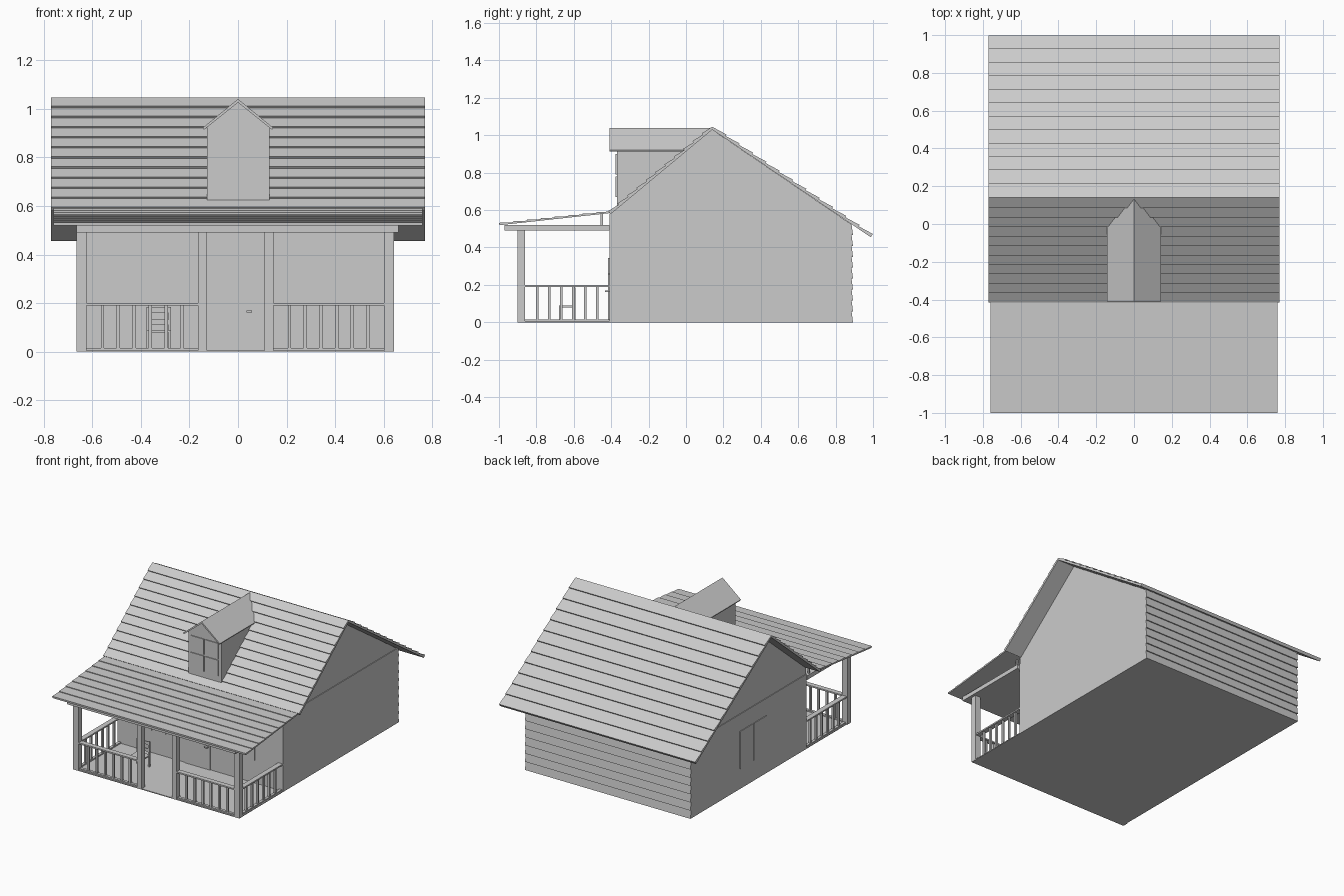
import bpy, bmesh
from mathutils import Vector

if "Cube" in bpy.data.objects:
    bpy.data.objects.remove(bpy.data.objects["Cube"])

XL, XR = -0.66, 0.64          # side walls
YF, YB = -0.41, 0.885         # front and back walls


def make(name, verts, faces):
    bm = bmesh.new()
    vs = [bm.verts.new(v) for v in verts]
    for f in faces:
        bm.faces.new([vs[i] for i in f])
    bmesh.ops.recalc_face_normals(bm, faces=bm.faces)
    me = bpy.data.meshes.new(name)
    bm.to_mesh(me)
    bm.free()
    ob = bpy.data.objects.new(name, me)
    bpy.context.collection.objects.link(ob)
    return ob


def loft(name, ring_a, ring_b):
    n = len(ring_a)
    sides = [(i, (i + 1) % n, n + (i + 1) % n, n + i) for i in range(n)]
    return make(name, ring_a + ring_b,
                [tuple(range(n)), tuple(range(2 * n - 1, n - 1, -1))] + sides)


def prism(name, pts, x0, x1):
    """Extrude a (y, z) profile along x."""
    return loft(name, [(x0, y, z) for y, z in pts], [(x1, y, z) for y, z in pts])


def box(name, x0, x1, y0, y1, z0, z1):
    return prism(name, [(y0, z0), (y1, z0), (y1, z1), (y0, z1)], x0, x1)


def boards(name, top, bottom, n, x0, x1, side, lap=0.009, thick=0.012):
    """Overlapping boards running from the top edge to the bottom edge."""
    a, b = Vector(top), Vector(bottom)
    d = b - a
    nrm = Vector((-d.y, d.x)).normalized() * side
    pts = []
    for i in range(n):
        pts += [a + d * i / n, a + d * (i + 1) / n + nrm * lap]
    pts += [b - nrm * thick, a - nrm * thick]
    return prism(name, [tuple(p) for p in pts], x0, x1)


# House body and attic
box("house_body", XL, XR, YF, YB - 0.005, 0, 0.53)
prism("attic_gable", [(YF, 0.53), (YB - 0.01, 0.53), (0.14, 1.03), (YF, 0.58)],
      XL + 0.005, XR - 0.005)
boards("back_siding", (YB, 0.525), (YB, 0.0), 9, XL, XR, 1, 0.008, 0.006)

# Roofs
boards("main_roof_front", (0.14, 1.045), (-0.41, 0.588), 11, -0.77, 0.77, -1)
boards("main_roof_back", (0.14, 1.045), (0.994, 0.465), 12, -0.77, 0.77, 1)
boards("porch_roof", (-0.405, 0.592), (-0.999, 0.527), 8, -0.76, 0.76, -1, 0.005, 0.008)

# Porch floor, ceiling and posts
box("porch_floor", XL, XR, -0.9, YF, 0, 0.006)
box("porch_ceiling", -0.665, 0.66, -0.97, YF, 0.49, 0.52)
POSTS = [(-0.665, -0.623), (-0.165, -0.127), (0.11, 0.147), (0.60, 0.642)]
for x0, x1 in POSTS:
    box("porch_post", x0, x1, -0.9, -0.86, 0, 0.49)
for x in (-0.65, 0.63):
    box("roof_strut", x - 0.006, x + 0.006, -0.457, -0.445, 0.52, 0.588)


# Railings: handrail, bottom rail and balusters
def railing(x0, y0, x1, y1):
    along_x = abs(x1 - x0) > abs(y1 - y0)
    for nm, w, z0, z1 in (("handrail", 0.018, 0.19, 0.2), ("bottom_rail", 0.01, 0.006, 0.015)):
        if along_x:
            box(nm, x0, x1, y0 - w, y0 + w, z0, z1)
        else:
            box(nm, x0 - w, x0 + w, y0, y1, z0, z1)
    n = round(max(abs(x1 - x0), abs(y1 - y0)) / 0.065)
    for i in range(1, n):
        x, y = x0 + (x1 - x0) * i / n, y0 + (y1 - y0) * i / n
        box("baluster", x - 0.007, x + 0.007, y - 0.007, y + 0.007, 0.012, 0.192)


railing(POSTS[0][1], -0.88, POSTS[1][0], -0.88)
railing(POSTS[2][1], -0.88, POSTS[3][0], -0.88)
for rx in (-0.643, 0.621):
    railing(rx, -0.86, rx, YF)


# Windows: a thin grid of panes on a wall facing the front
def window(name, x0, x1, z0, z1, y, zsplit, gap=0.006):
    xm = (x0 + x1) / 2
    for a, b in ((x0, xm - gap / 2), (xm + gap / 2, x1)):
        for c, d in ((z0, zsplit - gap / 2), (zsplit + gap / 2, z1)):
            box(name, a, b, y - 0.006, y + 0.004, c, d)


window("front_window_left", -0.49, -0.28, 0.165, 0.345, YF, 0.258)
window("front_window_right", 0.20, 0.42, 0.165, 0.345, YF, 0.258)
for y0, y1 in ((0.045, 0.187), (0.198, 0.34)):
    box("side_window", XL - 0.005, XL + 0.005, y0, y1, 0.145, 0.41)

# Door and handle
box("front_door", -0.125, 0.07, YF - 0.006, YF + 0.004, 0.004, 0.30)
box("door_handle", 0.035, 0.058, YF - 0.024, YF - 0.005, 0.162, 0.17)


# Dormer, with its back end cut along the main roof slope
def dormer_part(name, pts, y_front):
    def roof_y(z):
        return -0.41 + (z - 0.588) * 0.55 / 0.457 + 0.005
    return loft(name, [(x, y_front, z) for x, z in pts],
                [(x, max(roof_y(z), y_front + 0.005), z) for x, z in pts])


dormer_part("dormer_body", [(-0.128, 0.625), (0.13, 0.625), (0.13, 0.925),
                            (0, 1.025), (-0.128, 0.925)], -0.37)
for s in (-1, 1):
    dormer_part("dormer_roof", [(0, 1.04), (s * 0.144, 0.922), (s * 0.14, 0.913), (0, 1.025)], -0.41)
window("dormer_window", -0.109, 0.107, 0.67, 0.90, -0.37, 0.785, 0.01)

# Porch chair
CX0, CX1, CY0, CY1 = -0.376, -0.276, -0.68, -0.59
box("chair_seat", CX0, CX1, CY0, CY1, 0.08, 0.09)
for x in (CX0, CX1 - 0.01):
    box("chair_front_leg", x, x + 0.01, CY0, CY0 + 0.01, 0.006, 0.08)
    box("chair_back_leg", x, x + 0.01, CY1 - 0.01, CY1, 0.006, 0.185)
for z in (0.11, 0.16):
    box("chair_back_slat", CX0, CX1, CY1 - 0.009, CY1 - 0.002, z, z + 0.022)
